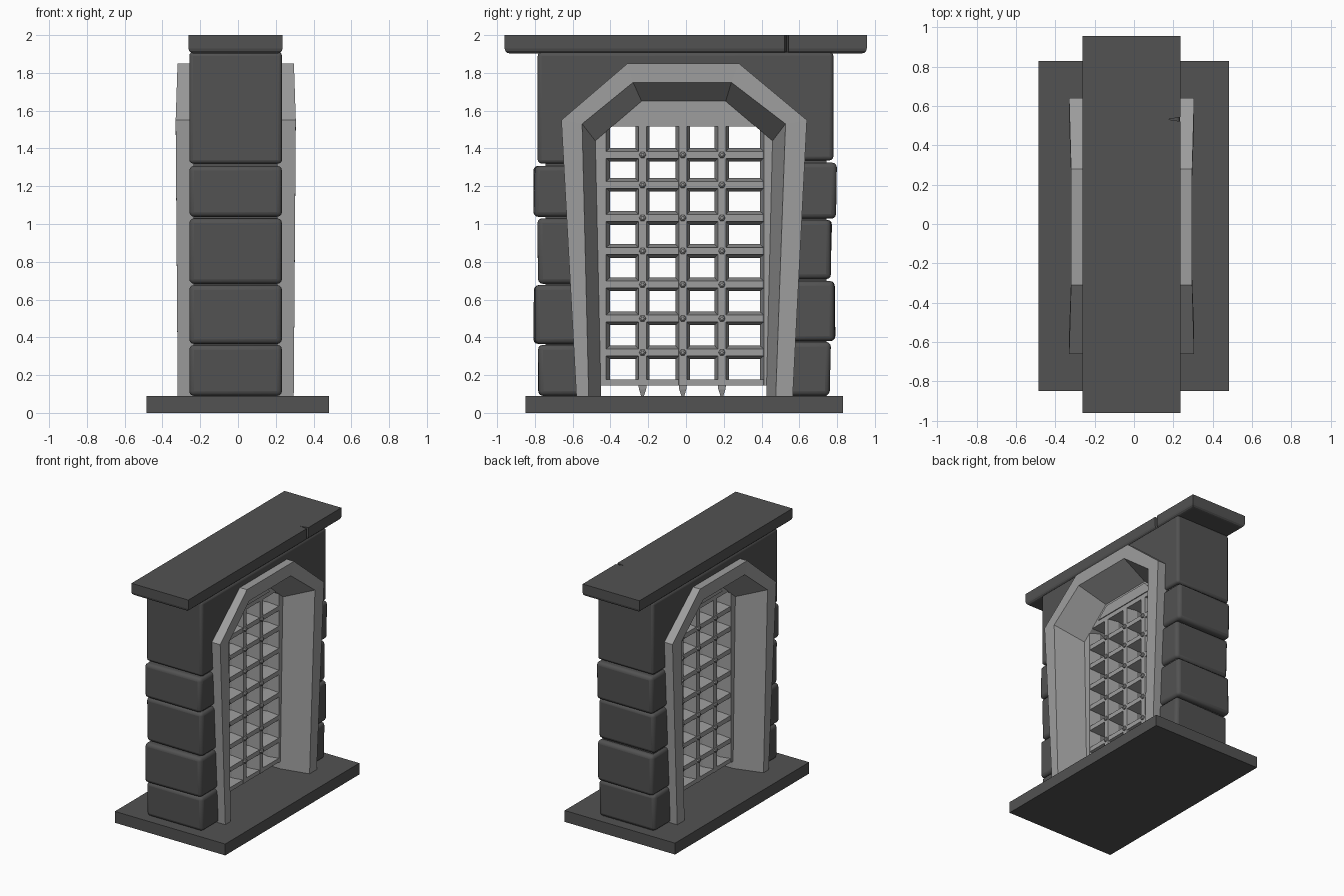
import bpy, bmesh, math, random
from mathutils import Vector

if "Cube" in bpy.data.objects:
    bpy.data.objects.remove(bpy.data.objects["Cube"])

random.seed(4)
CX = -0.012          # middle of the gate thickness


def material(name, v):
    m = bpy.data.materials.new(name)
    m.diffuse_color = (v, v, v, 1)
    m.use_nodes = True
    m.node_tree.nodes["Principled BSDF"].inputs["Base Color"].default_value = m.diffuse_color
    return m


STONE = material("dark stone", 0.084)
TRIM = material("light grey trim", 0.34)


def finish(bm, name, mat):
    bmesh.ops.recalc_face_normals(bm, faces=bm.faces[:])
    me = bpy.data.meshes.new(name)
    bm.to_mesh(me)
    bm.free()
    ob = bpy.data.objects.new(name, me)
    bpy.context.collection.objects.link(ob)
    me.materials.append(mat)
    return ob


def loft(bm, loops, closed=True, caps=True):
    """Bridge point loops of equal length with quads."""
    rows = [[bm.verts.new(p) for p in lp] for lp in loops]
    n = len(rows[0])
    for a, b in zip(rows, rows[1:]):
        for i in range(n if closed else n - 1):
            j = (i + 1) % n
            bm.faces.new((a[i], a[j], b[j], b[i]))
    if caps:
        bm.faces.new(rows[0])
        bm.faces.new(rows[-1])
    return rows


def prism_x(bm, pts, x0, x1):
    """Extrude a (y, z) outline along x."""
    loft(bm, [[(x, y, z) for y, z in pts] for x in (x0, x1)])


def box(bm, x0, x1, y0, y1, z0, z1):
    prism_x(bm, [(y0, z0), (y1, z0), (y1, z1), (y0, z1)], x0, x1)


def soften(ob, width, segments=3):
    b = ob.modifiers.new("bevel", 'BEVEL')
    b.width, b.segments, b.limit_method = width, segments, 'ANGLE'
    b.angle_limit = math.radians(40)
    bpy.ops.object.select_all(action='DESELECT')
    ob.select_set(True)
    bpy.context.view_layer.objects.active = ob
    bpy.ops.object.shade_smooth_by_angle(angle=math.radians(35))


# base slab
bm = bmesh.new()
box(bm, -0.485, 0.483, -0.85, 0.83, 0, 0.09)
finish(bm, "base_slab", STONE)

# stacked side blocks: (outer y, bottom z, top z)
LEFT = [(0.785, 0.09, 0.36), (0.81, 0.365, 0.677), (0.79, 0.683, 1.03), (0.81, 1.038, 1.308)]
RIGHT = [(0.77, 0.09, 0.376), (0.795, 0.38, 0.698), (0.775, 0.708, 1.022), (0.80, 1.028, 1.325)]
for side, inner, rows, tag in ((-1, 0.55, LEFT, "left"), (1, 0.535, RIGHT, "right")):
    for k, (out, z0, z1) in enumerate(rows):
        bm = bmesh.new()
        y0, y1 = sorted((side * inner, side * out))
        box(bm, -0.258, 0.233, y0, y1, z0, z1)
        for v in bm.verts:
            if abs(v.co.y) > 0.7:
                v.co.y -= side * random.uniform(0, 0.012)
        soften(finish(bm, f"{tag}_block_{k + 1}", STONE), 0.026)
    # core behind the joints
    bm = bmesh.new()
    y0, y1 = sorted((side * inner, side * 0.745))
    box(bm, -0.235, 0.21, y0, y1, 0.08, 1.4)
    finish(bm, f"{tag}_core", STONE)

# upper wall above the arch
bm = bmesh.new()
prism_x(bm, [(-0.785, 1.32), (-0.785, 1.91), (0.78, 1.91), (0.78, 1.337), (0.57, 1.337),
             (0.58, 1.54), (0.26, 1.79), (-0.29, 1.79), (-0.60, 1.54), (-0.59, 1.32)], -0.258, 0.233)
soften(finish(bm, "upper_wall", STONE), 0.02)

# cap slab with a rounded lower edge and a small crack
bm = bmesh.new()
box(bm, -0.262, 0.236, -0.96, 0.957, 1.903, 2.0)
low = [e for e in bm.edges if all(v.co.z < 1.95 for v in e.verts)]
bmesh.ops.bevel(bm, geom=low, offset=0.026, segments=3, profile=0.5, affect='EDGES')
cap = finish(bm, "cap_slab", STONE)
bm = bmesh.new()
loft(bm, [[(0.175, 0.532, z), (0.25, 0.52, z), (0.25, 0.546, z)] for z in (1.85, 2.05)])
cutter = finish(bm, "crack_cutter", STONE)
cutter.hide_render = True
cutter.hide_viewport = True
cut = cap.modifiers.new("crack", 'BOOLEAN')
cut.object, cut.operation, cut.solver = cutter, 'DIFFERENCE', 'EXACT'

# arch frame: outer edge, face edge and throat, mirrored front to back
OUTER = [(-0.58, 0.085), (-0.66, 1.55), (-0.31, 1.85), (0.28, 1.85), (0.64, 1.55), (0.565, 0.085)]
FACE = [(-0.515, 0.085), (-0.55, 1.53), (-0.28, 1.75), (0.24, 1.75), (0.527, 1.53), (0.475, 0.085)]
THROAT = [(-0.45, 0.085), (-0.48, 1.44), (-0.235, 1.65), (0.21, 1.65), (0.458, 1.44), (0.425, 0.085)]
DEPTH = [0.307, 0.318, 0.308, 0.308, 0.318, 0.307]
THICK = 0.085


def frame_loop(pts, depth):
    return [(CX + d, y, z) for (y, z), d in zip(pts, depth)]


neg = [-d for d in DEPTH]
bm = bmesh.new()
loft(bm, [frame_loop(OUTER, neg), frame_loop(OUTER, DEPTH), frame_loop(FACE, DEPTH),
          frame_loop(THROAT, [THICK] * 6), frame_loop(THROAT, [-THICK] * 6),
          frame_loop(FACE, neg), frame_loop(OUTER, neg)], closed=False, caps=False)
bmesh.ops.remove_doubles(bm, verts=bm.verts[:], dist=0.0001)
finish(bm, "arch_frame", TRIM)

# gate grid of six-sided bars
COLS = [-0.23, -0.017, 0.19]
ROWS = [0.32, 0.50, 0.68, 0.857, 1.032, 1.207, 1.366]


def section(f, m, t):
    return [(t, f), (0, m), (-t, f), (-t, -f), (0, -m), (t, -f)]


def upright(bm, y, f, m, t=THICK):
    loft(bm, [[(CX + x, y + o, z) for x, o in section(f, m, t)] for z in (0.146, 1.53)])


def crossbar(bm, z, f, m, t=THICK - 0.003):
    loft(bm, [[(CX + x, y, z + o) for x, o in section(f, m, t)] for y in (-0.44, 0.43)])


bm = bmesh.new()
for y in COLS:
    upright(bm, y, 0.021, 0.038)
upright(bm, -0.455, 0.032, 0.052)
upright(bm, 0.442, 0.030, 0.050)
finish(bm, "gate_uprights", TRIM)

bm = bmesh.new()
for z in ROWS:
    crossbar(bm, z, 0.018, 0.036)
box(bm, CX - 0.082, CX + 0.082, -0.44, 0.43, 0.146, 0.178)
finish(bm, "gate_crossbars", TRIM)

# studs on the crossings, both sides
bm = bmesh.new()
for y in COLS:
    for z in ROWS:
        for s in (-1, 1):
            loft(bm, [[(CX + s * x, y + r * math.cos(a * math.pi / 3), z + r * math.sin(a * math.pi / 3))
                       for a in range(6)] for x, r in ((0.08, 0.019), (0.094, 0.017), (0.1, 0.008))])
finish(bm, "gate_studs", TRIM)

# spikes under the gate
bm = bmesh.new()
for y in COLS:
    loft(bm, [[(CX + w * a, y + w * b, z) for a, b in ((1, 1), (-1, 1), (-1, -1), (1, -1))]
              for z, w in ((0.15, 0.022), (0.125, 0.019), (0.088, 0.007))])
finish(bm, "gate_spikes", TRIM)

# solid gate head with a thin raised panel on each side
bm = bmesh.new()
prism_x(bm, [(-0.43, 1.515), (-0.26, 1.665), (0.23, 1.665), (0.41, 1.515)], CX - THICK, CX + THICK)
finish(bm, "gate_head", TRIM)
bm = bmesh.new()
prism_x(bm, [(-0.315, 1.55), (-0.22, 1.632), (0.215, 1.632), (0.287, 1.55)],
        CX - THICK - 0.007, CX + THICK + 0.007)
finish(bm, "gate_head_panel", TRIM)
